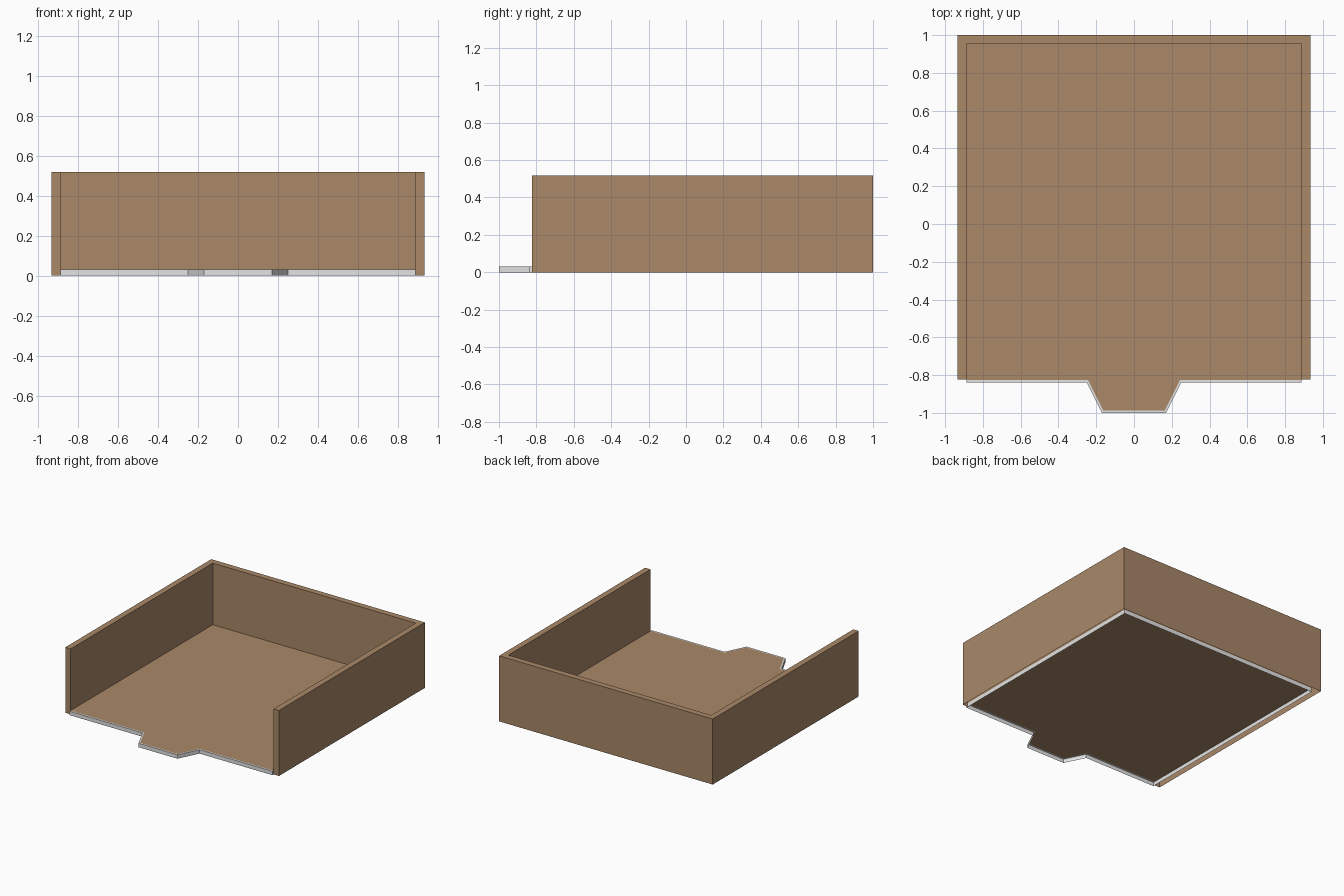
import bpy, bmesh

if "Cube" in bpy.data.objects:
    bpy.data.objects.remove(bpy.data.objects["Cube"])

def material(name, rgb):
    m = bpy.data.materials.new(name)
    m.diffuse_color = (*rgb, 1)
    m.use_nodes = True
    m.node_tree.nodes["Principled BSDF"].inputs["Base Color"].default_value = m.diffuse_color
    return m

brown = material("warm brown", (0.398, 0.246, 0.138))
pale = material("pale grey", (0.77, 0.77, 0.77))

def make_object(name, bm, mat):
    mesh = bpy.data.meshes.new(name)
    bm.to_mesh(mesh)
    bm.free()
    mesh.materials.append(mat)
    obj = bpy.data.objects.new(name, mesh)
    bpy.context.collection.objects.link(obj)
    return obj

def mirrored(half):
    """Closed outline from its right half, listed front to back."""
    return half + [(-x, y) for x, y in reversed(half)]

def ring(bm, pts, z):
    return [bm.verts.new((x, y, z)) for x, y in pts]

def bridge(bm, a, b, skip=()):
    n = len(a)
    for i in range(n):
        if i not in skip:
            j = (i + 1) % n
            bm.faces.new((a[i], a[j], b[j], b[i]))

FLOOR, HEIGHT = 0.031, 0.518
SIDE, OUT, BACK, FRONT = 0.887, 0.934, 0.952, -0.823

outer = mirrored([(0.17, -1.0), (0.25, -0.838), (SIDE, -0.838), (SIDE, BACK)])
inner = mirrored([(0.163, -0.988), (0.243, -0.826), (SIDE, -0.826), (SIDE, BACK)])

# Floor panel: a single brown sheet, open underneath
bm = bmesh.new()
bm.faces.new(ring(bm, inner, FLOOR))
make_object("floor_panel", bm, brown)

# Pale edging: outer band, plus a top lip along the front and tab
bm = bmesh.new()
low, high, lip = ring(bm, outer, 0.0), ring(bm, outer, FLOOR), ring(bm, inner, FLOOR)
bridge(bm, low, high)
bridge(bm, high, lip, skip=(2, 3, 4))
make_object("floor_edging", bm, pale)

# Three walls: a U-shaped hollow shell, open underneath
bm = bmesh.new()
out_u = [(OUT, FRONT), (OUT, 1.0), (-OUT, 1.0), (-OUT, FRONT)]
in_u = [(SIDE, FRONT), (SIDE, BACK), (-SIDE, BACK), (-SIDE, FRONT)]
out_low, out_high = ring(bm, out_u, 0.0), ring(bm, out_u, HEIGHT)
in_low, in_high = ring(bm, in_u, FLOOR), ring(bm, in_u, HEIGHT)
bridge(bm, out_low, out_high, skip=(3,))
bridge(bm, out_high, in_high, skip=(3,))
bridge(bm, in_high, in_low, skip=(3,))
# Front ends of the side walls
for i, s in ((0, 1), (3, -1)):
    foot = bm.verts.new((s * SIDE, FRONT, 0.0))
    end = [foot, out_low[i], out_high[i], in_high[i], in_low[i]]
    bm.faces.new(end if s > 0 else end[::-1])
make_object("walls", bm, brown)
